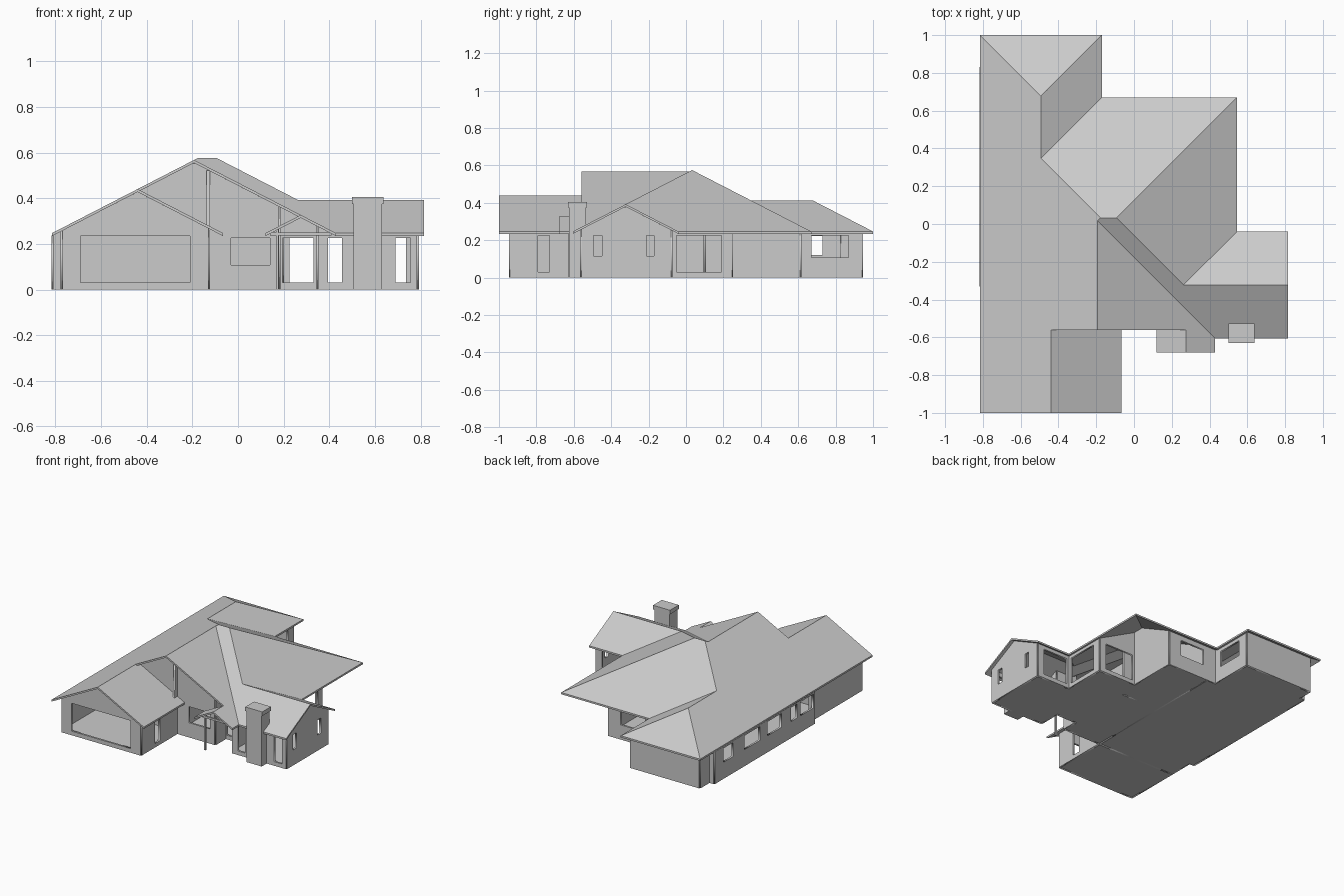
import bpy, bmesh
from mathutils import Matrix, Vector
from mathutils.bvhtree import BVHTree

if "Cube" in bpy.data.objects:
    bpy.data.objects.remove(bpy.data.objects["Cube"])

EAVE, PITCH, ROOF_T, WALL_T = 0.247, 0.515, 0.013, 0.014

# Roof: corner points (x, y, horizontal distance up from the eave)
P = dict(
    a=(-.815, -1, 0), b=(-.44, -1, .375), c=(-.065, -1, 0), d=(-.065, -.56, 0),
    e=(-.44, -.56, .375), D=(-.065, -.52, 0), E=(-.44, -.52, .375),
    f=(-.1925, -.56, .6225), h=(-.1925, .0175, .6225),
    g=(-.1775, .0325, .6375), i=(-.0925, .0325, .6375),
    j=(.545, .67, 0), k=(.545, -.04, 0), l=(.2625, -.3225, .2825),
    m=(.815, -.3225, .2825), n=(.815, -.605, 0), o=(.43, -.605, 0), p=(.815, -.04, 0),
    q=(-.17, .67, 0), r=(-.4925, .3475, .3225), s=(-.4925, .6775, .3225),
    t=(-.815, 1, 0), u=(-.17, 1, 0),
    v=(.275, -.56, .155), w=(.275, -.68, .155), x=(.43, -.68, 0),
    y=(.12, -.56, 0), z=(.12, -.68, 0))
PLANES = ["abefhgrst", "bcde", "edDE", "fvwxoh", "zwvy", "honmlig",
          "lkji", "lmpk", "gijqr", "rqus", "sut"]


def add_object(name, mesh):
    ob = bpy.data.objects.new(name, mesh)
    bpy.context.collection.objects.link(ob)
    return ob


def build_roof():
    bm = bmesh.new()
    vs = {k: bm.verts.new((x, y, EAVE - ROOF_T + PITCH * d)) for k, (x, y, d) in P.items()}
    for plane in PLANES:
        bm.faces.new([vs[k] for k in plane])
    bm.normal_update()
    for f in bm.faces:
        if f.normal.z < 0:
            f.normal_flip()
    under = BVHTree.FromBMesh(bm)
    ret = bmesh.ops.extrude_face_region(bm, geom=bm.faces[:], use_keep_orig=True)
    top = [g for g in ret["geom"] if isinstance(g, bmesh.types.BMVert)]
    bmesh.ops.translate(bm, verts=top, vec=(0, 0, ROOF_T))
    bmesh.ops.recalc_face_normals(bm, faces=bm.faces[:])
    me = bpy.data.meshes.new("roof")
    bm.to_mesh(me)
    bm.free()
    add_object("roof", me)
    return under


ROOF = build_roof()


def roof_height(x, y):
    hit = ROOF.ray_cast(Vector((x + 1e-4, y + 1e-4, 2)), Vector((0, 0, -1)))[0]
    return hit.z if hit else EAVE - ROOF_T


def panel(name, loops, thickness, matrix):
    """Flat outline with holes, extruded to a thick panel."""
    cu = bpy.data.curves.new(name, 'CURVE')
    cu.dimensions, cu.fill_mode, cu.extrude = '2D', 'BOTH', thickness / 2
    for loop in loops:
        sp = cu.splines.new('POLY')
        sp.points.add(len(loop) - 1)
        for pt, (u, v) in zip(sp.points, loop):
            pt.co = (u, v, 0, 1)
        sp.use_cyclic_u = True
    tmp = add_object(name + "_outline", cu)
    bpy.context.view_layer.update()
    me = bpy.data.meshes.new_from_object(tmp.evaluated_get(bpy.context.evaluated_depsgraph_get()))
    bpy.data.objects.remove(tmp)
    ob = add_object(name, me)
    ob.matrix_world = matrix
    return ob


def wall(name, p0, p1, holes=()):
    """Upright wall whose top follows the underside of the roof."""
    along_x = abs(p0[1] - p1[1]) < 1e-6
    k = 0 if along_x else 1
    c = p0[1 - k]
    a, b = sorted((p0[k], p1[k]))
    n = max(2, int((b - a) / 0.01))
    us = [a + (b - a) * i / n for i in range(n + 1)]
    tops = [(u, roof_height(u, c) if along_x else roof_height(c, u)) for u in us]
    keep = [tops[0]]
    keep += [tops[i] for i in range(1, n)
             if abs(tops[i - 1][1] + tops[i + 1][1] - 2 * tops[i][1]) > 5e-4]
    keep.append(tops[-1])
    loops = [[(a, 0), (b, 0)] + keep[::-1]]
    loops += [[(u0, z0), (u0, z1), (u1, z1), (u1, z0)] for u0, u1, z0, z1 in holes]
    if along_x:
        m = Matrix(((1, 0, 0, 0), (0, 0, -1, c), (0, 1, 0, 0), (0, 0, 0, 1)))
    else:
        m = Matrix(((0, 0, 1, c), (1, 0, 0, 0), (0, 1, 0, 0), (0, 0, 0, 1)))
    panel(name, loops, WALL_T, m)


def box(name, lo, hi):
    bm = bmesh.new()
    bmesh.ops.create_cube(bm, size=1)
    for v in bm.verts:
        v.co = [l + (h - l) * (c + .5) for c, l, h in zip(v.co, lo, hi)]
    me = bpy.data.meshes.new(name)
    bm.to_mesh(me)
    bm.free()
    return add_object(name, me)


# House footprint, counter-clockwise from the garage's front left corner
FOOT = [(-.77, -.94), (-.13, -.94), (-.13, -.52), (.18, -.52), (.18, -.4), (.35, -.4),
        (.35, -.56), (.785, -.56), (.785, -.08), (.51, -.08), (.51, .245), (.2, .245),
        (.2, .61), (-.21, .61), (-.21, .94), (-.77, .94), (-.77, .83), (-.81, .83),
        (-.81, -.33), (-.77, -.33)]

# Openings per wall: start, end, sill, head
DOOR, WIN = (.03, .226), (.108, .226)
HOLES = {
    0: [(-.69, -.21, .03, .235)],
    1: [(-.79, -.73, *DOOR)],
    2: [(-.03, .14, *WIN)],
    4: [(.195, .33, *DOOR)],
    6: [(.395, .455, *DOOR), (.69, .755, *DOOR)],
    7: [(-.495, -.45, .115, .226), (-.21, -.17, .115, .226)],
    8: [(.535, .735, *DOOR)],
    9: [(-.05, .19, *DOOR)],
    10: [(.225, .46, *DOOR)],
    12: [(-.1, .1, *WIN)],
    13: [(.67, .87, *WIN)],
    17: [(u0, u1, .122, .224) for u0, u1 in
         ((.62, .73), (.31, .49), (.06, .22), (-.12, -.05), (-.31, -.16))],
}
for i, p in enumerate(FOOT):
    wall(f"outer_wall_{i}", p, FOOT[(i + 1) % len(FOOT)], HOLES.get(i, ()))

# Inner partitions
wall("garage_back_wall", (-.77, -.52), (-.13, -.52))
wall("hall_wall", (-.13, -.52), (-.13, .6))
wall("room_wall", (-.13, .1), (.18, .1))

# Floor slab
panel("floor", [FOOT], .02, Matrix.Translation((0, 0, .01)))

# Chimney with cap
box("chimney", (.507, -.625, 0), (.63, -.535, .38))
box("chimney_cap", (.5, -.63, .375), (.638, -.528, .405))

# Entry porch post and beams
box("porch_post", (.166, -.63, 0), (.178, -.618, .262))
box("porch_tie_beam", (.14, -.63, .236), (.41, -.618, .25))
box("porch_side_beam", (.166, -.63, .25), (.178, -.52, .264))
